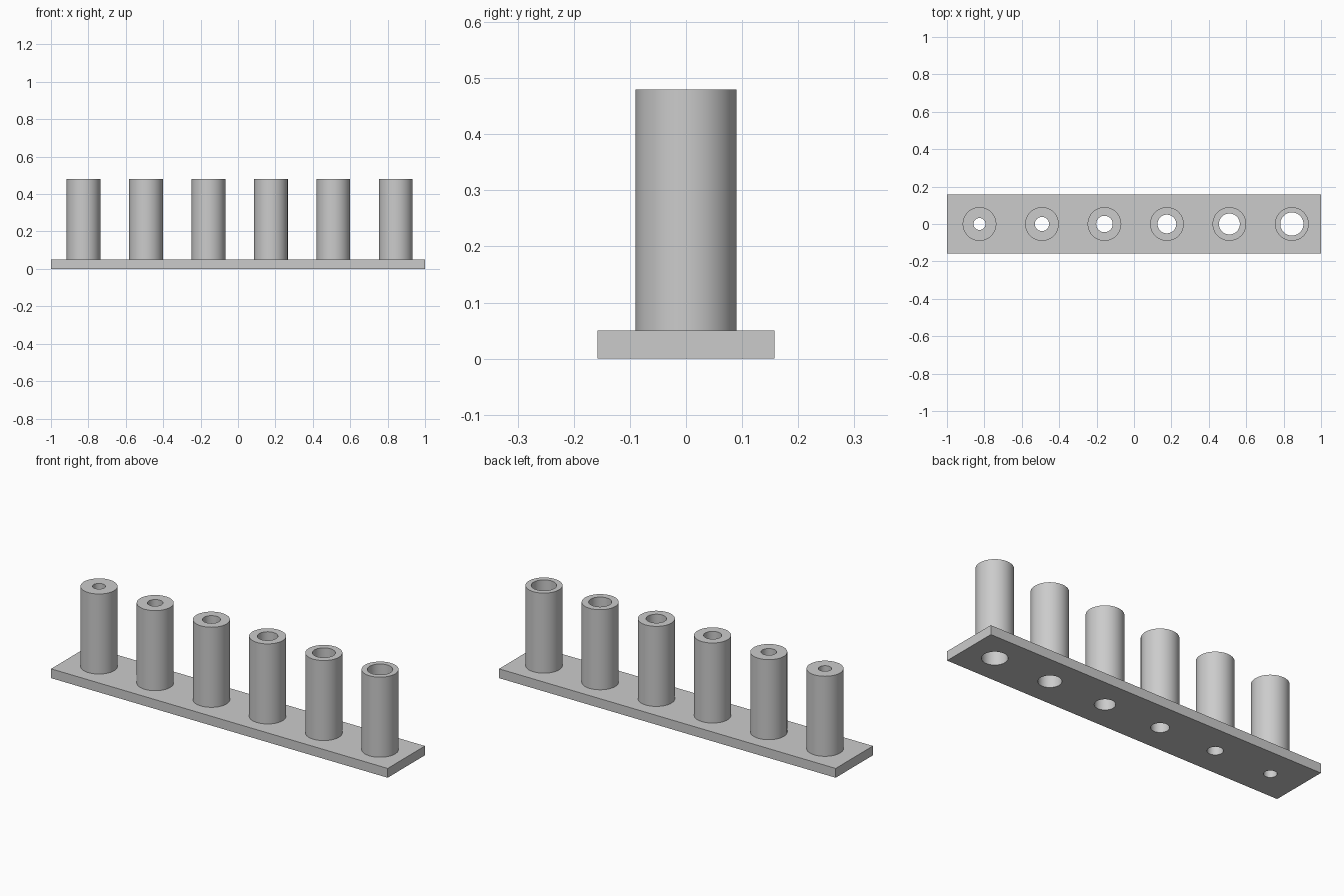
import bpy
import bmesh
import math
from mathutils import Matrix, Vector

cube = bpy.data.objects.get("Cube")
if cube:
    bpy.data.objects.remove(cube, do_unlink=True)

COUNT = 6
SPACING = 0.334
FIRST_X = -0.826
PLATE_DEPTH = 0.316
PLATE_TOP = 0.05
TUBE_TOP = 0.48
TUBE_RADIUS = 0.09
SEGMENTS = 64

grey = bpy.data.materials.new("plain grey")
grey.use_nodes = True
colour = (0.6, 0.6, 0.6, 1)
grey.diffuse_color = colour
grey.node_tree.nodes["Principled BSDF"].inputs["Base Color"].default_value = colour


def add_object(name, bm):
    bmesh.ops.recalc_face_normals(bm, faces=bm.faces)
    mesh = bpy.data.meshes.new(name)
    bm.to_mesh(mesh)
    bm.free()
    mesh.materials.append(grey)
    obj = bpy.data.objects.new(name, mesh)
    bpy.context.collection.objects.link(obj)
    return obj


def activate(obj):
    bpy.ops.object.select_all(action="DESELECT")
    obj.select_set(True)
    bpy.context.view_layer.objects.active = obj


def smooth(obj):
    activate(obj)
    bpy.ops.object.shade_smooth_by_angle(angle=math.radians(30))


def make_tube(name, x, bore):
    # Closed wall profile turned around the tube axis
    bm = bmesh.new()
    profile = [(bore, PLATE_TOP), (TUBE_RADIUS, PLATE_TOP),
               (TUBE_RADIUS, TUBE_TOP), (bore, TUBE_TOP)]
    verts = [bm.verts.new((r, 0, z)) for r, z in profile]
    edges = [bm.edges.new((verts[i - 1], verts[i])) for i in range(len(verts))]
    bmesh.ops.spin(bm, geom=verts + edges, cent=(0, 0, 0), axis=(0, 0, 1),
                   angle=math.tau, steps=SEGMENTS)
    bmesh.ops.remove_doubles(bm, verts=bm.verts, dist=0.0001)
    bmesh.ops.translate(bm, verts=bm.verts, vec=Vector((x, 0, 0)))
    smooth(add_object(name, bm))


# Six tubes of equal size with bores that widen towards the left
holes = [(FIRST_X + i * SPACING, 0.032 + i * 0.006) for i in range(COUNT)]
for i, (x, bore) in enumerate(holes):
    make_tube(f"tube_{i + 1}", x, bore)

# Base plate
bm = bmesh.new()
bmesh.ops.create_cube(bm, size=1, matrix=Matrix.Translation((0, 0, PLATE_TOP / 2))
                      @ Matrix.Diagonal((2, PLATE_DEPTH, PLATE_TOP, 1)))
plate = add_object("base_plate", bm)

# Bores continue through the plate
bm = bmesh.new()
for x, bore in holes:
    bmesh.ops.create_cone(bm, cap_ends=True, segments=SEGMENTS, radius1=bore,
                          radius2=bore, depth=0.2,
                          matrix=Matrix.Translation((x, 0, 0)))
cutter = add_object("bore_cutter", bm)
cutter.hide_render = True
cut = plate.modifiers.new("bores", "BOOLEAN")
cut.operation = "DIFFERENCE"
cut.solver = "EXACT"
cut.object = cutter
activate(plate)
bpy.ops.object.modifier_apply(modifier=cut.name)
bpy.data.objects.remove(cutter, do_unlink=True)
smooth(plate)
